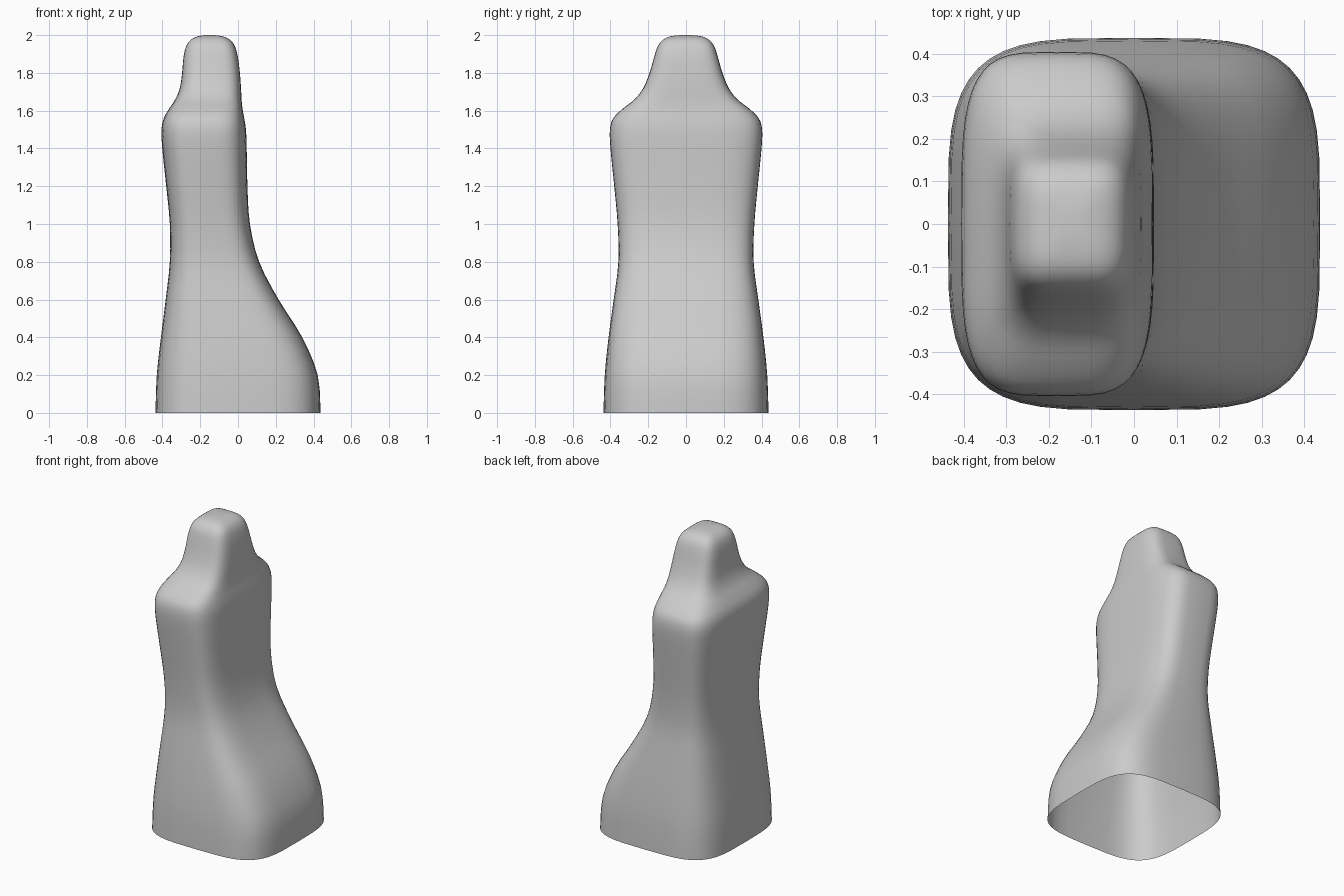
import bpy, bmesh, math

cube = bpy.data.objects.get("Cube")
if cube:
    bpy.data.objects.remove(cube, do_unlink=True)

SEGMENTS = 48      # points around each ring
STEPS = 3          # rings between two profile rows
POWER = 3.9        # squareness of the rounded cross-section

# Profile rows: height, right edge, left edge, half depth
ROWS = [
    (0, -.437, .437, .437), (.2, -.43, .422, .43), (.4, -.408, .34, .41),
    (.6, -.383, .215, .383), (.8, -.361, .112, .358), (1, -.361, .063, .362),
    (1.2, -.38, .05, .38), (1.4, -.401, .046, .4), (1.5, -.405, .042, .403),
    (1.56, -.393, .033, .385), (1.61, -.365, .024, .336), (1.66, -.332, .019, .272),
    (1.72, -.308, .016, .226), (1.8, -.296, .01, .193), (1.88, -.289, 0, .17),
    (1.94, -.275, -.016, .15), (1.975, -.25, -.042, .122), (1.993, -.215, -.08, .085),
    (2, -.17, -.125, .03),
]


def smooth_value(a, b, c, d, t):
    """Catmull-Rom blend between b and c."""
    return b + t * ((c - a) + t * ((2*a - 5*b + 4*c - d) + t * (3*(b - c) + d - a))) / 2


def smooth_rows(rows):
    last = len(rows) - 1
    for i in range(last):
        group = [rows[max(i - 1, 0)], rows[i], rows[i + 1], rows[min(i + 2, last)]]
        for s in range(STEPS):
            yield [smooth_value(*column, s / STEPS) for column in zip(*group)]
    yield rows[-1]


def rounded(value):
    return math.copysign(abs(value) ** (2 / POWER), value)


# Body: stacked rounded-square rings, open underneath
bm = bmesh.new()
rings = []
for z, x0, x1, depth in smooth_rows(ROWS):
    ring = []
    for k in range(SEGMENTS):
        angle = math.tau * k / SEGMENTS
        x = (x0 + x1) / 2 + (x1 - x0) / 2 * rounded(math.cos(angle))
        ring.append(bm.verts.new((x, depth * rounded(math.sin(angle)), z)))
    rings.append(ring)
for low, high in zip(rings, rings[1:]):
    for k in range(SEGMENTS):
        n = (k + 1) % SEGMENTS
        bm.faces.new((low[k], low[n], high[n], high[k]))
bm.faces.new(rings[-1])

mesh = bpy.data.meshes.new("body")
bm.to_mesh(mesh)
bm.free()
for face in mesh.polygons:
    face.use_smooth = True
body = bpy.data.objects.new("body", mesh)
bpy.context.collection.objects.link(body)

# Plain grey finish
grey = bpy.data.materials.new("plain grey")
grey.use_nodes = True
colour = (.6, .6, .6, 1)
grey.diffuse_color = colour
grey.node_tree.nodes["Principled BSDF"].inputs["Base Color"].default_value = colour
mesh.materials.append(grey)
